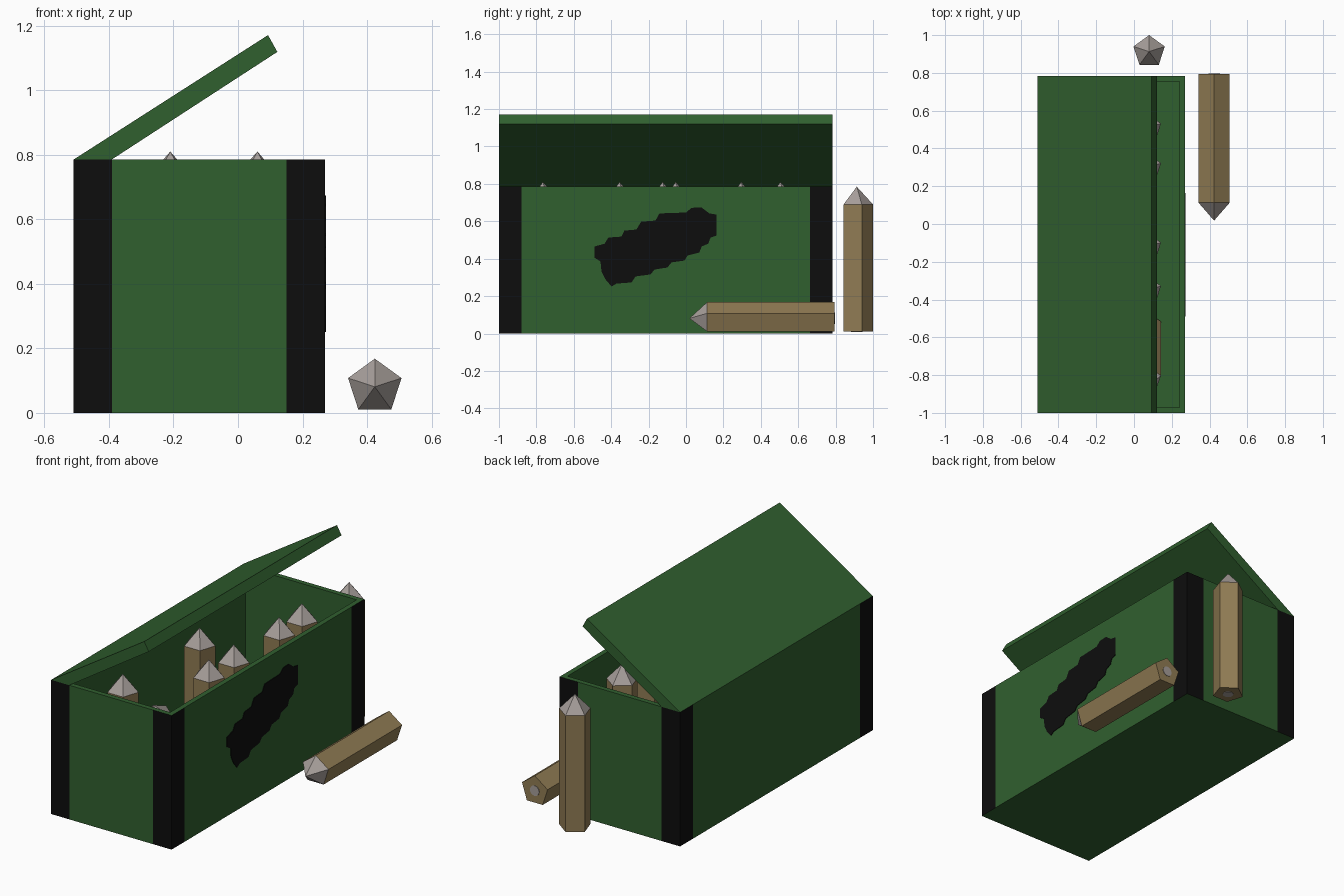
import bpy, bmesh, math
from mathutils import Matrix, Vector

if "Cube" in bpy.data.objects:
    bpy.data.objects.remove(bpy.data.objects["Cube"])


def mat(name, rgb):
    m = bpy.data.materials.new(name)
    m.diffuse_color = (*rgb, 1)
    m.use_nodes = True
    m.node_tree.nodes["Principled BSDF"].inputs["Base Color"].default_value = m.diffuse_color
    return m


GREEN = mat("dark_green", (0.030, 0.115, 0.028))
BLACK = mat("black", (0.004, 0.004, 0.004))
TAN = mat("tan", (0.28, 0.20, 0.088))
GREY = mat("warm_grey", (0.38, 0.34, 0.32))


def finish(bm, name, mats):
    bmesh.ops.recalc_face_normals(bm, faces=bm.faces)
    me = bpy.data.meshes.new(name)
    bm.to_mesh(me)
    bm.free()
    for m in mats:
        me.materials.append(m)
    ob = bpy.data.objects.new(name, me)
    bpy.context.collection.objects.link(ob)
    return ob


def prism(name, pts, offset, material):
    bm = bmesh.new()
    f = bm.faces.new([bm.verts.new(p) for p in pts])
    r = bmesh.ops.extrude_face_region(bm, geom=[f])
    moved = [v for v in r["geom"] if isinstance(v, bmesh.types.BMVert)]
    bmesh.ops.translate(bm, verts=moved, vec=offset)
    return finish(bm, name, [material])


# Open box with black corner bands
X0, X1, Y0, Y1, H = -0.51, 0.27, -1.0, 0.783, 0.785
WALL, FLOOR, BAND = 0.042, 0.035, 0.12
bm = bmesh.new()
bmesh.ops.create_cube(bm, size=1, matrix=Matrix.Translation(((X0 + X1) / 2, (Y0 + Y1) / 2, H / 2))
                      @ Matrix.Diagonal((X1 - X0, Y1 - Y0, H, 1)))
top = max(bm.faces, key=lambda f: f.calc_center_median().z)
bmesh.ops.inset_region(bm, faces=[top], thickness=WALL)
r = bmesh.ops.extrude_face_region(bm, geom=[top])
bmesh.ops.translate(bm, verts=[v for v in r["geom"] if isinstance(v, bmesh.types.BMVert)],
                    vec=(0, 0, FLOOR - H))
if top.is_valid:
    bmesh.ops.delete(bm, geom=[top], context='FACES_ONLY')
for co, no in (((X0 + BAND, 0, 0), (1, 0, 0)), ((X1 - BAND, 0, 0), (1, 0, 0)),
               ((0, Y0 + BAND, 0), (0, 1, 0)), ((0, Y1 - BAND, 0), (0, 1, 0))):
    bmesh.ops.bisect_plane(bm, geom=bm.verts[:] + bm.edges[:] + bm.faces[:],
                           plane_co=co, plane_no=no)
for f in bm.faces:
    c = f.calc_center_median()
    dx, dy = min(c.x - X0, X1 - c.x), min(c.y - Y0, Y1 - c.y)
    if abs(f.normal.z) < 0.5 and min(dx, dy) < 0.005 and max(dx, dy) < BAND:
        f.material_index = 1
finish(bm, "box", [GREEN, BLACK])

# Raised lid hinged on the left edge
lid = [(X0, H), (-0.392, H), (0.122, 1.119), (0.093, 1.171)]
prism("lid", [(x, Y0, z) for x, z in lid], (0, Y1 - Y0, 0), GREEN)

# Scribbled patch on the right side (y, z)
patch = [(-.49, .465), (-.435, .48), (-.415, .513), (-.345, .518), (-.33, .55), (-.265, .556),
         (-.24, .598), (-.163, .604), (-.142, .642), (0, .647), (.03, .672), (.083, .674),
         (.125, .642), (.163, .636), (.163, .524), (.131, .513), (.12, .481), (.083, .465),
         (.072, .433), (.008, .417), (-.008, .39), (-.078, .38), (-.099, .353), (-.168, .342),
         (-.19, .316), (-.27, .305), (-.291, .273), (-.372, .267), (-.398, .251), (-.43, .289),
         (-.452, .332), (-.457, .385), (-.49, .406)]
prism("scribble_patch", [(X1 - 0.001, y, z) for y, z in patch], (0.004, 0, 0), BLACK)


# Five-sided crayon: base at the origin, point along +z, one ridge towards +y
def crayon(name, loc, tilt=0.0):
    R, BODY, TIP = 0.087, 0.68, 0.095
    bm = bmesh.new()
    ring = [Vector((R * math.sin(a), R * math.cos(a), 0))
            for a in (i * math.tau / 5 for i in range(5))]
    low = [bm.verts.new(p) for p in ring]
    high = [bm.verts.new(p + Vector((0, 0, BODY))) for p in ring]
    apex = bm.verts.new((0, 0, BODY + TIP))
    bm.faces.new(low)
    for i in range(5):
        j = (i + 1) % 5
        bm.faces.new((low[i], low[j], high[j], high[i]))
        bm.faces.new((high[i], high[j], apex)).material_index = 1
    # lead core showing at the base
    core = bmesh.ops.create_cone(bm, cap_ends=True, segments=12, radius1=0.03, radius2=0.03,
                                 depth=0.006)
    for f in {f for v in core["verts"] for f in v.link_faces}:
        f.material_index = 1
    ob = finish(bm, name, [TAN, GREY])
    ob.location = loc
    ob.rotation_euler.x = tilt


crayon("standing_crayon", (0.08, 0.913, 0.01))
crayon("lying_crayon", (0.424, 0.793, 0.081), math.pi / 2)
crayon("leaning_crayon", (0.06, -0.54, 0.037), math.radians(25))
for k, (x, y) in enumerate([(-0.21, -0.765), (-0.21, -0.055), (0.06, -0.355),
                            (0.06, -0.125), (0.06, 0.295), (0.06, 0.505)]):
    crayon(f"boxed_crayon_{k + 1}", (x, y, FLOOR))
